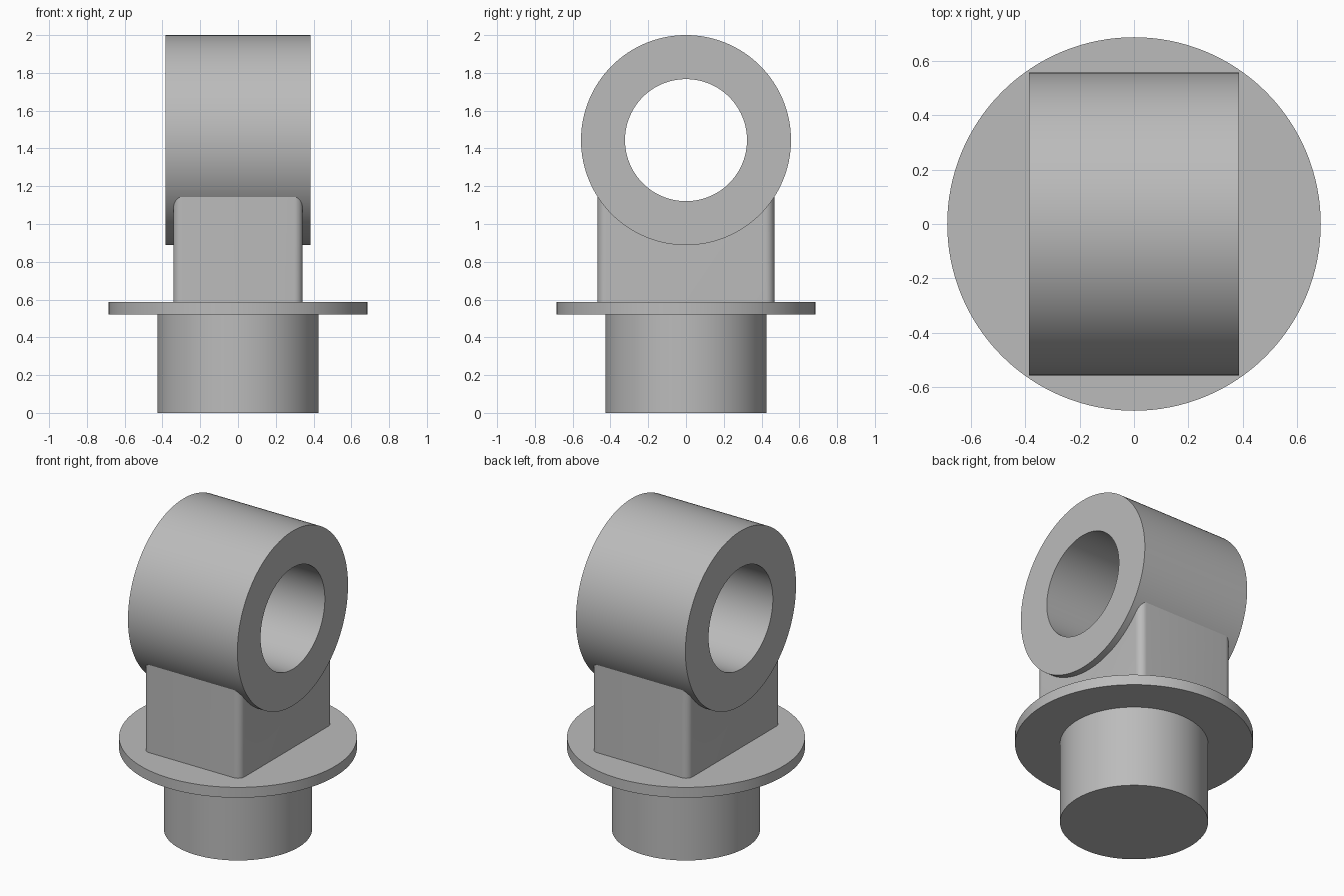
import bpy, bmesh
from math import pi
from mathutils import Matrix

if "Cube" in bpy.data.objects:
    bpy.data.objects.remove(bpy.data.objects["Cube"])

grey = bpy.data.materials.new("plain grey")
grey.use_nodes = True
colour = (0.5, 0.5, 0.5, 1)
grey.diffuse_color = colour
grey.node_tree.nodes["Principled BSDF"].inputs["Base Color"].default_value = colour

EYE_Z = 1.444
SEGMENTS = 128


def finish(name, bm):
    bmesh.ops.recalc_face_normals(bm, faces=bm.faces)
    mesh = bpy.data.meshes.new(name)
    bm.to_mesh(mesh)
    bm.free()
    mesh.materials.append(grey)
    obj = bpy.data.objects.new(name, mesh)
    bpy.context.collection.objects.link(obj)
    return obj


def smooth(obj):
    bpy.ops.object.select_all(action='DESELECT')
    obj.select_set(True)
    bpy.context.view_layer.objects.active = obj
    bpy.ops.object.shade_smooth_by_angle(angle=pi / 6)


def cylinder(name, radius, low, high):
    bm = bmesh.new()
    bmesh.ops.create_cone(bm, cap_ends=True, segments=SEGMENTS, radius1=radius,
                          radius2=radius, depth=high - low,
                          matrix=Matrix.Translation((0, 0, (low + high) / 2)))
    return finish(name, bm)


def cross_cylinder(name, radius, half_width):
    obj = cylinder(name, radius, -half_width, half_width)
    obj.data.transform(Matrix.Translation((0, 0, EYE_Z)) @ Matrix.Rotation(pi / 2, 4, 'Y'))
    return obj


def cut(obj, cutter):
    mod = obj.modifiers.new("cut", 'BOOLEAN')
    mod.operation = 'DIFFERENCE'
    mod.solver = 'EXACT'
    mod.object = cutter
    bpy.context.view_layer.objects.active = obj
    bpy.ops.object.modifier_apply(modifier=mod.name)
    bpy.data.objects.remove(cutter)


# Round shank and flange
smooth(cylinder("shank", 0.427, 0, 0.53))
smooth(cylinder("flange", 0.686, 0.52, 0.586))

# Eye with its cross bore
eye = cross_cylinder("eye", 0.556, 0.385)
cut(eye, cross_cylinder("bore_cutter", 0.323, 0.6))
smooth(eye)

# Neck block with rounded upright edges, hollowed to seat the eye
low, high = 0.57, 1.3
bm = bmesh.new()
bmesh.ops.create_cube(bm, size=1, matrix=Matrix.Translation((0, 0, (low + high) / 2))
                      @ Matrix.Diagonal((0.684, 0.936, high - low, 1)))
upright = [e for e in bm.edges if abs(e.verts[0].co.z - e.verts[1].co.z) > 0.1]
bmesh.ops.bevel(bm, geom=upright, offset=0.045, segments=8, profile=0.5, affect='EDGES')
neck = finish("neck", bm)
cut(neck, cross_cylinder("seat_cutter", 0.54, 0.6))
smooth(neck)
